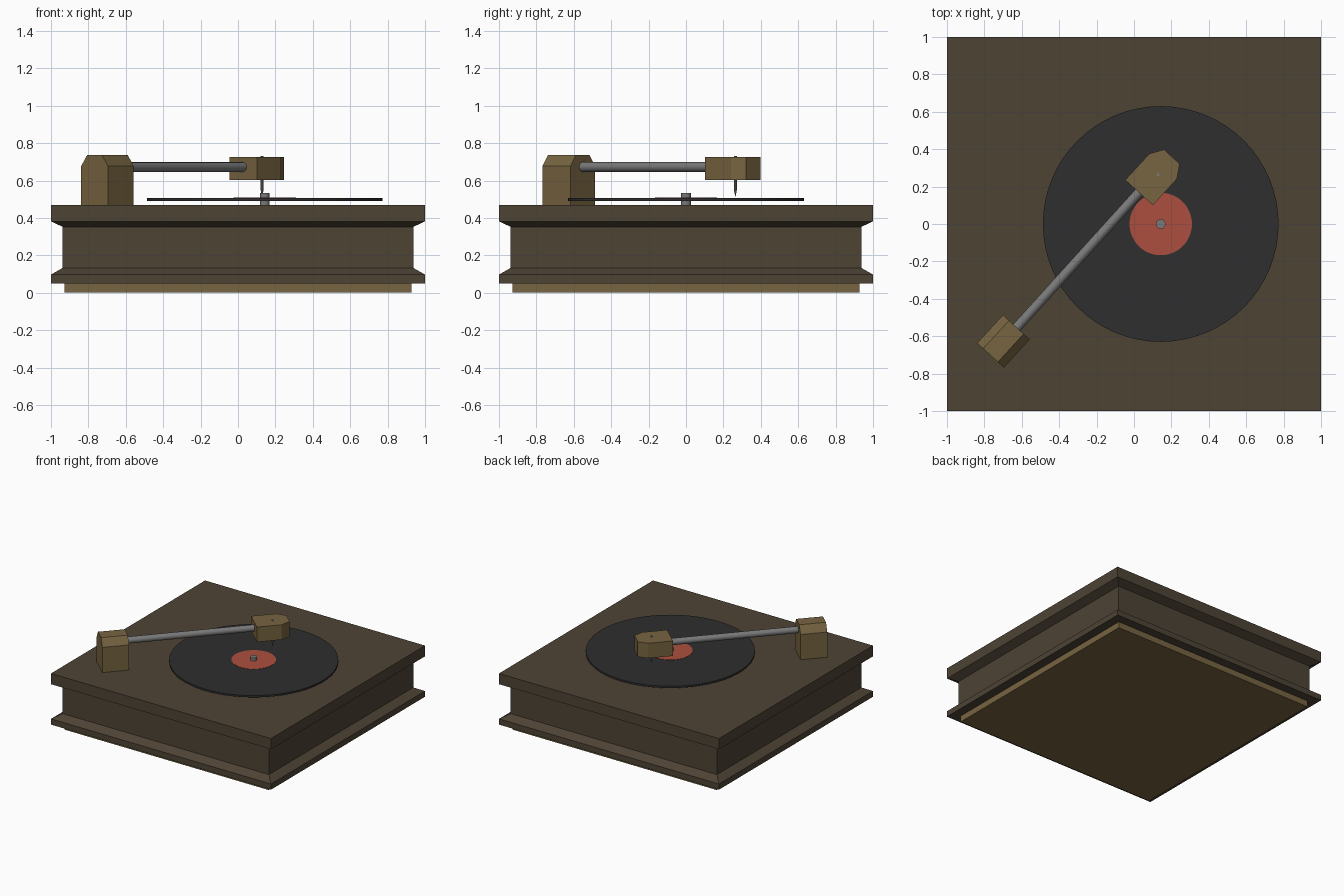
import bpy, bmesh, math
from mathutils import Matrix, Vector

if "Cube" in bpy.data.objects:
    bpy.data.objects.remove(bpy.data.objects["Cube"])

ARM_ANGLE = math.radians(47.5)


def srgb(r, g, b):
    f = lambda c: c / 12.92 if c <= 0.04045 else ((c + 0.055) / 1.055) ** 2.4
    return (f(r / 255), f(g / 255), f(b / 255), 1)


def material(name, rgb):
    m = bpy.data.materials.new(name)
    m.diffuse_color = srgb(*rgb)
    m.use_nodes = True
    m.node_tree.nodes["Principled BSDF"].inputs["Base Color"].default_value = m.diffuse_color
    return m


wood = material("dark_wood", (78, 67, 53))
brass = material("brass", (119, 100, 65))
vinyl = material("black_vinyl", (46, 46, 46))
red = material("label_red", (172, 79, 63))
steel = material("grey_steel", (122, 122, 122))


def loft(name, rings, mat, smooth=False):
    """Skin a stack of equal-length rings and cap both ends."""
    bm = bmesh.new()
    loops = [[bm.verts.new(p) for p in ring] for ring in rings]
    for a, b in zip(loops, loops[1:]):
        for i in range(len(a)):
            j = (i + 1) % len(a)
            bm.faces.new((a[i], a[j], b[j], b[i]))
    bm.faces.new(loops[0][::-1])
    bm.faces.new(loops[-1])
    bmesh.ops.recalc_face_normals(bm, faces=bm.faces)
    me = bpy.data.meshes.new(name)
    bm.to_mesh(me)
    bm.free()
    me.materials.append(mat)
    ob = bpy.data.objects.new(name, me)
    bpy.context.collection.objects.link(ob)
    if smooth:
        bpy.context.view_layer.objects.active = ob
        ob.select_set(True)
        bpy.ops.object.shade_smooth_by_angle(angle=math.radians(40))
        ob.select_set(False)
    return ob


def square(h, z):
    return [(-h, -h, z), (h, -h, z), (h, h, z), (-h, h, z)]


def circle(r, z, n):
    return [(r * math.cos(2 * math.pi * i / n), r * math.sin(2 * math.pi * i / n), z) for i in range(n)]


def turned(name, profile, n, mat, at=(0, 0, 0), smooth=False):
    ob = loft(name, [circle(r, z, n) for r, z in profile], mat, smooth)
    ob.location = at
    return ob


# Cabinet: square rings with a recessed waist, on a brass base plate
cabinet = [(1, .05), (1, .097), (.937, .133), (.937, .352), (1, .382), (1, .47)]
loft("cabinet", [square(h, z) for h, z in cabinet], wood)
loft("base_plate", [square(.927, 0), square(.927, .05)], brass)

# Record, label and spindle
CENTRE = (.143, 0, 0)
turned("record", [(.63, .491), (.63, .506)], 64, vinyl, CENTRE, True)
turned("record_label", [(.167, .506), (.167, .508)], 48, red, CENTRE, True)
turned("spindle", [(.026, .47), (.026, .533)], 12, steel, CENTRE, True)

# Arm post: chamfered profile extruded along the arm direction
half = [(.097, .47), (.097, .677), (.053, .737)]
profile = half + [(-y, z) for y, z in reversed(half)]
post = loft("arm_post", [[(x, y, z) for y, z in profile] for x in (-.102, .102)], brass)
post.location = (-.698, -.627, 0)
post.rotation_euler.z = ARM_ANGLE

# Tone arm: tube from the post into the head
start, end = Vector((-.66, -.59, .672)), Vector((.06, .205, .672))
arm = turned("tone_arm", [(.026, 0), (.026, (end - start).length)], 16, steel, smooth=True)
arm.matrix_world = Matrix.Translation(start) @ (end - start).to_track_quat('Z', 'Y').to_matrix().to_4x4()

# Head: box with a clipped nose
outline = [(0, -.1), (.19, -.1), (.26, -.057), (.26, .057), (.19, .1), (0, .1)]
head = loft("arm_head", [[(x, y, z) for x, y in outline] for z in (.602, .725)], brass)
head.location = (.027, .168, 0)
head.rotation_euler.z = ARM_ANGLE

# Needle through the head
turned("needle", [(.001, .515), (.008, .55), (.008, .731)], 8, steel, (.129, .264, 0), True)
